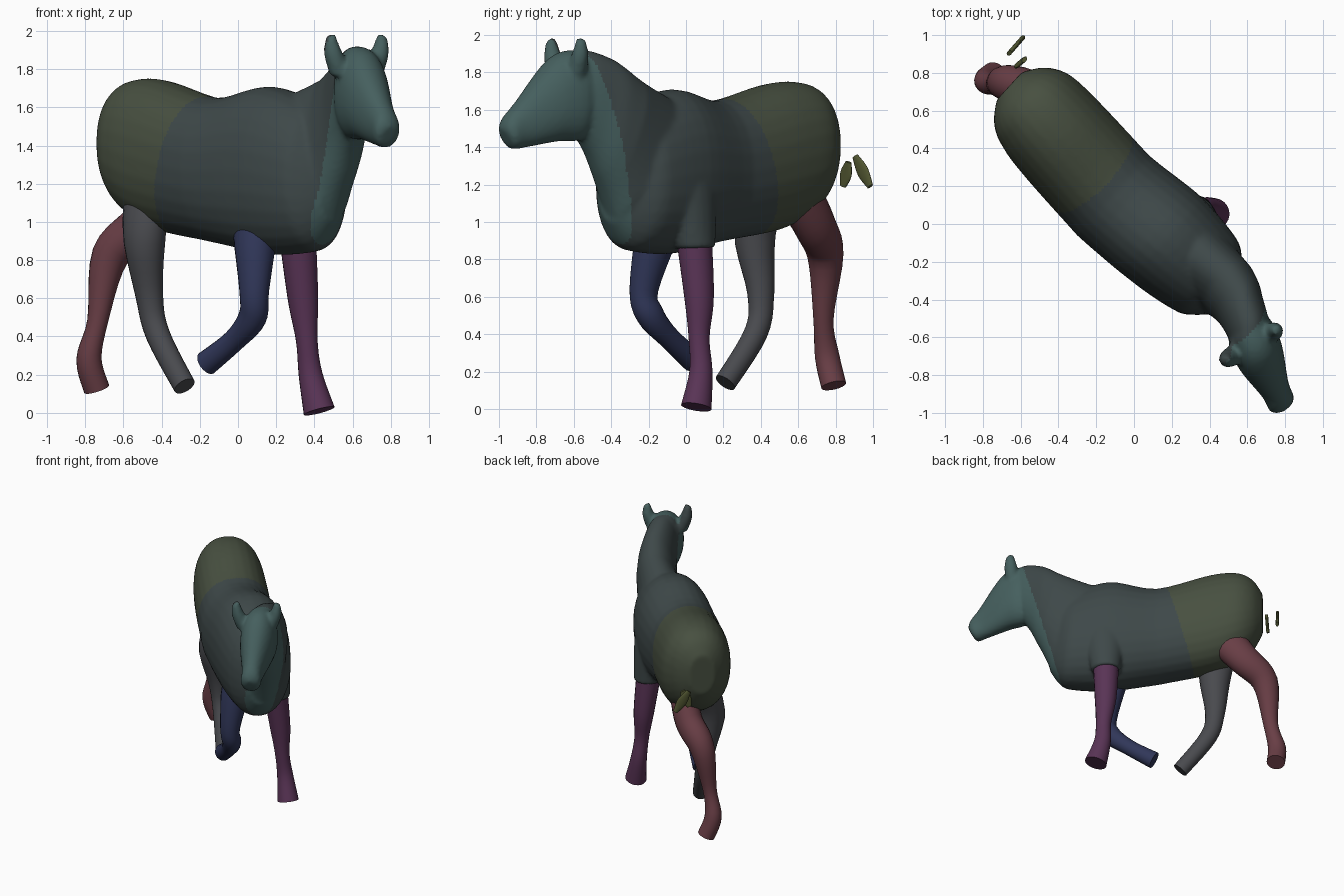
import bpy, bmesh, math
from mathutils import Vector

if "Cube" in bpy.data.objects:
    bpy.data.objects.remove(bpy.data.objects["Cube"])

SIDE = Vector((0.67, 0.74, 0))      # across the torso
HEAD_SIDE = Vector((0.86, 0.51, 0))  # across the turned head
MID = [(-0.65, 0.72), (-0.52, 0.6), (-0.1, 0.14), (0.16, -0.07), (0.38, -0.27), (0.57, -0.48),
       (0.7, -0.77), (0.8, -0.99)]
CREST = [(0.22, -0.05), (0.47, -0.25), (0.54, -0.35), (0.64, -0.62)]


def mid_x(y, line=MID):
    """x of a line running along the animal, seen from above, for a given y"""
    for (x0, y0), (x1, y1) in zip(line, line[1:]):
        if y >= y1:
            break
    return x0 + (x1 - x0) * (y - y0) / (y1 - y0)


def spline(rows, n=5):
    """Catmull-Rom through rows of numbers"""
    out = []
    for i in range(len(rows) - 1):
        a, b, c, d = (rows[min(max(i + k, 0), len(rows) - 1)] for k in (-1, 0, 1, 2))
        for j in range(n):
            t = j / n
            out.append([q + t / 2 * (r - p + t * (2 * p - 5 * q + 4 * r - s + t * (3 * (q - r) + s - p)))
                        for p, q, r, s in zip(a, b, c, d)])
    return out + [list(rows[-1])]


def loft(bm, rings, sides=28, power=1.0):
    """Skin rings of (centre, up vector, side vector); power below 1 squares them off"""
    loops = []
    for c, u, s in rings:
        loop = []
        for k in range(sides):
            a = 2 * math.pi * k / sides
            ca, sa = math.cos(a), math.sin(a)
            loop.append(bm.verts.new(c + s * math.copysign(abs(ca) ** power, ca)
                                     + u * math.copysign(abs(sa) ** power, sa)))
        loops.append(loop)
    for p, q in zip(loops, loops[1:]):
        for k in range(sides):
            bm.faces.new((p[k], p[k - 1], q[k - 1], q[k]))
    bm.faces.new(loops[0])
    bm.faces.new(loops[-1])


def profile(bm, rows, side, top_line=MID):
    """Rows: y, z of the top edge; y, z of the bottom edge; half width"""
    rings = []
    for yt, zt, yb, zb, w in spline(rows):
        t, b = Vector((mid_x(yt, top_line), yt, zt)), Vector((mid_x(yb), yb, zb))
        rings.append(((t + b) / 2, (t - b) / 2, side.normalized() * w))
    loft(bm, rings, power=0.92)


def tube(bm, rows, flat=0.0):
    """Rows: x, y, z, radius; flat sets a fixed fore-aft thickness"""
    rows, rings = spline(rows), []
    for i, (x, y, z, r) in enumerate(rows):
        t = Vector(rows[min(i + 1, len(rows) - 1)][:3]) - Vector(rows[max(i - 1, 0)][:3])
        t.normalize()
        s = (SIDE - t * SIDE.dot(t)).normalized()
        rings.append((Vector((x, y, z)), t.cross(s) * (flat or r), s * min(0.95 * r, 0.105)))
    loft(bm, rings, 20)


def paint(me, name, colour):
    mat = bpy.data.materials.new(name)
    mat.diffuse_color = (*colour, 1)
    mat.use_nodes = True
    mat.node_tree.nodes["Principled BSDF"].inputs["Base Color"].default_value = mat.diffuse_color
    me.materials.append(mat)


def finish(name, bm, colour):
    bmesh.ops.recalc_face_normals(bm, faces=bm.faces)
    me = bpy.data.meshes.new(name)
    bm.to_mesh(me)
    bm.free()
    ob = bpy.data.objects.new(name, me)
    bpy.context.collection.objects.link(ob)
    paint(me, name + "_colour", colour)
    bpy.ops.object.select_all(action='DESELECT')
    bpy.context.view_layer.objects.active = ob
    ob.select_set(True)
    bpy.ops.object.shade_smooth_by_angle(angle=math.radians(50))
    return ob


# Torso: y, top, bottom, half width
body = bmesh.new()
torso = [(0.73, 1.58, 1.26, 0.1), (0.68, 1.69, 1.13, 0.2), (0.6, 1.745, 1.03, 0.26),
         (0.45, 1.74, 0.95, 0.28), (0.15, 1.65, 0.89, 0.285), (-0.08, 1.71, 0.83, 0.29),
         (-0.27, 1.62, 0.84, 0.25), (-0.34, 1.52, 0.88, 0.19), (-0.4, 1.38, 1.0, 0.1)]
profile(body, [(y, t, y, b, w) for y, t, b, w in torso], SIDE)

# Left shoulder over the standing leg
tube(body, [(0.27, -0.03, 1.5, 0.09), (0.32, 0.03, 1.2, 0.15), (0.32, 0.05, 0.86, 0.11)])

# Neck and head
profile(body, [(-0.1, 1.66, -0.4, 1.02, 0.19), (-0.25, 1.755, -0.45, 1.18, 0.16), (-0.4, 1.87, -0.52, 1.36, 0.135),
               (-0.56, 1.92, -0.6, 1.5, 0.115), (-0.6, 1.85, -0.62, 1.6, 0.05)], SIDE + HEAD_SIDE, CREST)
profile(body, [(-0.53, 1.88, -0.53, 1.55, 0.07), (-0.58, 1.92, -0.57, 1.44, 0.13),
               (-0.72, 1.88, -0.69, 1.43, 0.13), (-0.9, 1.65, -0.85, 1.4, 0.08),
               (-0.97, 1.56, -0.93, 1.39, 0.075), (-0.99, 1.5, -0.96, 1.43, 0.045)], HEAD_SIDE)

# Ears, one on each side of the poll
for sign in (-1, 1):
    ear = []
    for out, z, r in ((0.1, 1.78, 0.055), (0.145, 1.89, 0.048), (0.155, 1.98, 0.025)):
        ear.append((*(Vector((0.62, -0.64, z)) + HEAD_SIDE * out * sign), r))
    tube(body, ear)

# Fuse torso, neck, head and ears into one skin, tinted from head to rump
ob = finish("body", body, (0.048, 0.065, 0.066))
remesh = ob.modifiers.new("fuse", 'REMESH')
remesh.mode = 'VOXEL'
remesh.voxel_size = 0.015
relax = ob.modifiers.new("relax", 'SMOOTH')
relax.factor, relax.iterations = 0.5, 5
skin = bpy.data.meshes.new_from_object(ob.evaluated_get(bpy.context.evaluated_depsgraph_get()))
ob.modifiers.clear()
ob.data = skin
skin.materials.clear()
paint(skin, "barrel_colour", (0.048, 0.065, 0.066))
paint(skin, "head_colour", (0.06, 0.115, 0.112))
paint(skin, "rump_colour", (0.064, 0.08, 0.052))
for poly in skin.polygons:
    poly.use_smooth = True
    along = poly.center.y - poly.center.x + 0.4 * (poly.center.z - 1.3)
    poly.material_index = 2 if along > 0.5 else 1 if along < -0.95 else 0


def leg(name, colour, *rows):
    bm = bmesh.new()
    tube(bm, rows)
    finish(name, bm, colour)


# Legs in mid-stride
leg("front_left_leg", (0.1, 0.034, 0.092), (0.31, 0.04, 0.95, 0.1), (0.34, 0.07, 0.6, 0.082),
    (0.36, 0.07, 0.38, 0.058), (0.38, 0.08, 0.2, 0.064), (0.425, 0.055, 0.01, 0.085))
leg("front_right_leg", (0.03, 0.038, 0.1), (0.09, -0.14, 1.0, 0.13), (0.085, -0.225, 0.64, 0.08),
    (0.075, -0.19, 0.5, 0.076), (-0.02, -0.09, 0.38, 0.06), (-0.165, 0.04, 0.26, 0.066))
leg("hind_right_leg", (0.066, 0.068, 0.076), (-0.45, 0.46, 1.24, 0.16), (-0.49, 0.37, 0.95, 0.12),
    (-0.465, 0.4, 0.62, 0.075), (-0.42, 0.375, 0.41, 0.065), (-0.28, 0.21, 0.14, 0.06))
leg("hind_left_leg", (0.14, 0.048, 0.06), (-0.4, 0.6, 1.15, 0.14), (-0.51, 0.69, 0.98, 0.12),
    (-0.67, 0.745, 0.82, 0.1), (-0.735, 0.735, 0.48, 0.056), (-0.78, 0.755, 0.28, 0.068),
    (-0.74, 0.79, 0.125, 0.07))

# Loose tail tufts behind the rump
for name, top, bottom in (("outer_tail_tuft", (-0.66, 0.905, 1.35), (-0.59, 0.985, 1.19)),
                          ("inner_tail_tuft", (-0.58, 0.87, 1.32), (-0.62, 0.84, 1.19))):
    bm = bmesh.new()
    a, b = Vector(top), Vector(bottom)
    tube(bm, [(*a, 0.02), (*((a + b) / 2), 0.042), (*b, 0.02)], flat=0.012)
    finish(name, bm, (0.08, 0.09, 0.03))
